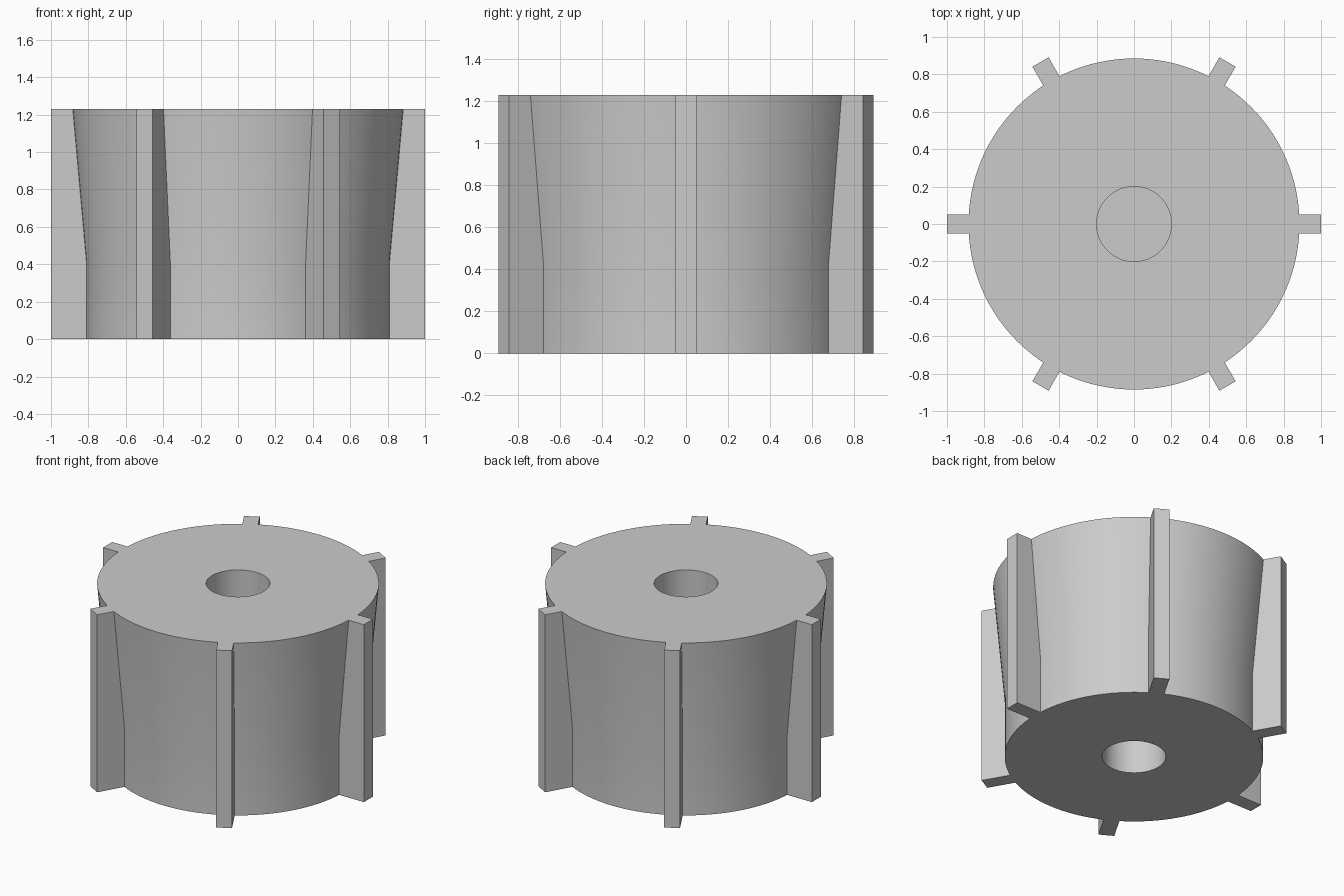
import bpy, bmesh, math
from mathutils import Matrix, Vector

cube = bpy.data.objects.get("Cube")
if cube:
    bpy.data.objects.remove(cube, do_unlink=True)

HEIGHT, NECK = 1.23, 0.41
R_TOP, R_LOW, R_BORE = 0.885, 0.812, 0.2
FIN_TIP, FIN_HALF, FIN_COUNT = 1.0, 0.05, 6

grey = bpy.data.materials.new("light_grey")
grey.use_nodes = True
colour = (0.6, 0.6, 0.6, 1)
grey.diffuse_color = colour
grey.node_tree.nodes["Principled BSDF"].inputs["Base Color"].default_value = colour


def make_object(name, bm):
    bmesh.ops.recalc_face_normals(bm, faces=bm.faces)
    mesh = bpy.data.meshes.new(name)
    bm.to_mesh(mesh)
    bm.free()
    mesh.materials.append(grey)
    obj = bpy.data.objects.new(name, mesh)
    bpy.context.collection.objects.link(obj)
    return obj


# Hub: turned profile with a flared wall and a blind bore at each end
profile = [(0, HEIGHT - NECK), (R_BORE, HEIGHT - NECK), (R_BORE, HEIGHT),
           (R_TOP, HEIGHT), (R_LOW, NECK), (R_LOW, 0),
           (R_BORE, 0), (R_BORE, NECK), (0, NECK)]
bm = bmesh.new()
verts = [bm.verts.new((r, 0, z)) for r, z in profile]
edges = [bm.edges.new(pair) for pair in zip(verts, verts[1:])]
bmesh.ops.spin(bm, geom=verts + edges, cent=(0, 0, 0), axis=(0, 0, 1),
               angle=math.tau, steps=120, use_duplicate=False)
bmesh.ops.remove_doubles(bm, verts=bm.verts, dist=0.0005)
hub = make_object("hub", bm)
bpy.context.view_layer.objects.active = hub
hub.select_set(True)
bpy.ops.object.shade_smooth_by_angle(angle=math.radians(30))
hub.select_set(False)

# Fins: upright ribs whose inner edge follows the flared wall
inset = 0.008
outline = [(R_LOW - inset, 0), (FIN_TIP, 0), (FIN_TIP, HEIGHT),
           (R_TOP - inset, HEIGHT), (R_LOW - inset, NECK)]
for i in range(FIN_COUNT):
    bm = bmesh.new()
    face = bm.faces.new([bm.verts.new((r, -FIN_HALF, z)) for r, z in outline])
    ext = bmesh.ops.extrude_face_region(bm, geom=[face])
    moved = [g for g in ext["geom"] if isinstance(g, bmesh.types.BMVert)]
    bmesh.ops.translate(bm, verts=moved, vec=Vector((0, 2 * FIN_HALF, 0)))
    if face.is_valid and len(bm.faces) == len(outline) + 1:
        bm.faces.new(list(face.verts))
    bmesh.ops.rotate(bm, verts=bm.verts, cent=(0, 0, 0),
                     matrix=Matrix.Rotation(math.tau * i / FIN_COUNT, 3, 'Z'))
    make_object(f"fin_{i + 1}", bm)
